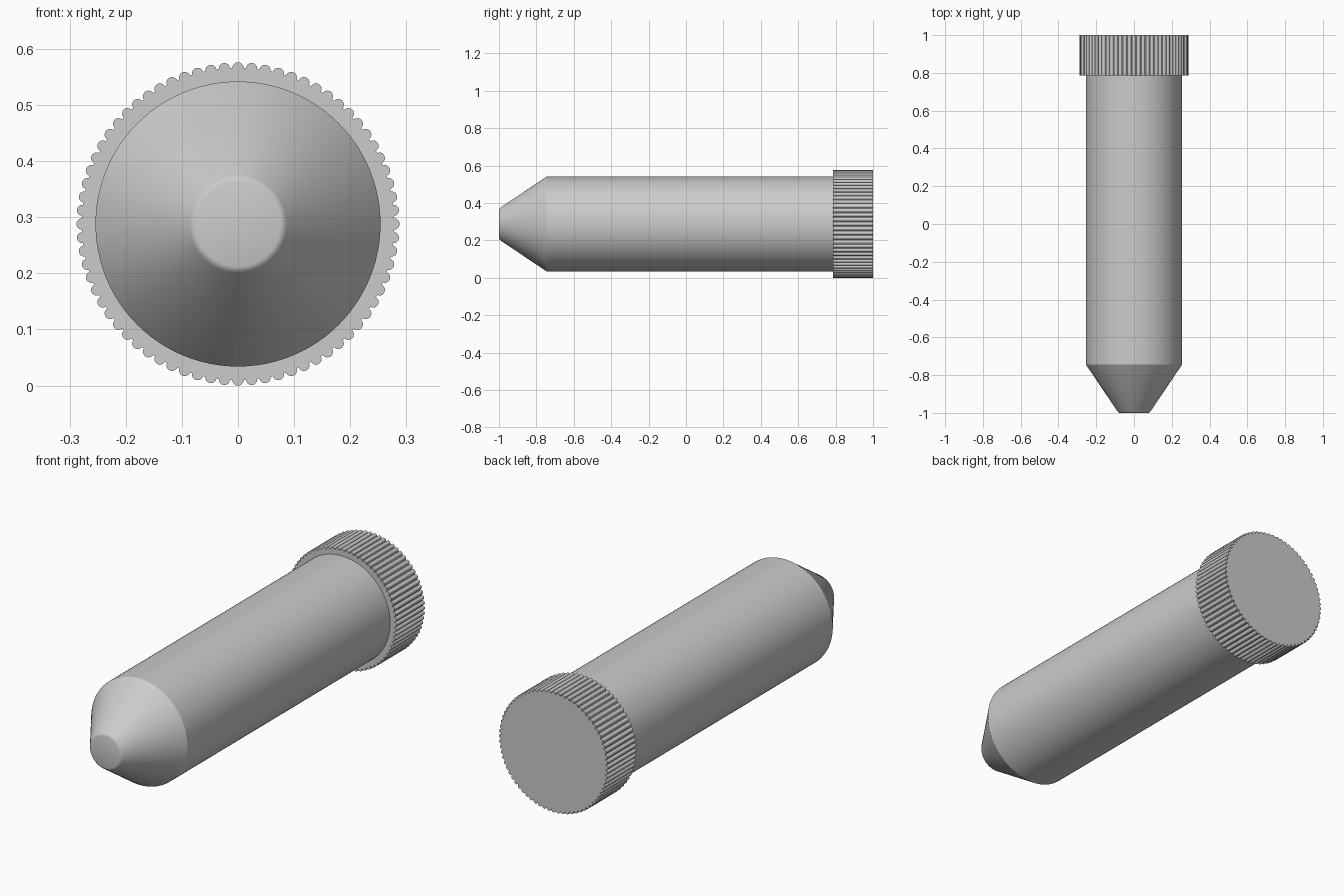
import bpy, bmesh
from math import sin, cos, pi, radians

cube = bpy.data.objects.get("Cube")
if cube:
    bpy.data.objects.remove(cube, do_unlink=True)

AXIS_Z = 0.288   # height of the tube's long axis

grey = bpy.data.materials.new("plain grey")
grey.use_nodes = True
colour = (0.6, 0.6, 0.6, 1)
grey.diffuse_color = colour
grey.node_tree.nodes["Principled BSDF"].inputs["Base Color"].default_value = colour


def circle(radius, sides=96):
    return [(radius * cos(2 * pi * i / sides), radius * sin(2 * pi * i / sides))
            for i in range(sides)]


def loft(name, sections, smooth_angle):
    """Join equal outlines placed along y and close both ends."""
    bm = bmesh.new()
    rings = [[bm.verts.new((x, y, z + AXIS_Z)) for x, z in outline]
             for y, outline in sections]
    for a, b in zip(rings, rings[1:]):
        for i in range(len(a)):
            j = (i + 1) % len(a)
            bm.faces.new((a[i], a[j], b[j], b[i]))
    bm.faces.new(rings[0])
    bm.faces.new(rings[-1])
    bmesh.ops.recalc_face_normals(bm, faces=bm.faces)
    mesh = bpy.data.meshes.new(name)
    bm.to_mesh(mesh)
    bm.free()
    mesh.materials.append(grey)
    obj = bpy.data.objects.new(name, mesh)
    bpy.context.collection.objects.link(obj)
    bpy.ops.object.select_all(action="DESELECT")
    obj.select_set(True)
    bpy.context.view_layer.objects.active = obj
    bpy.ops.object.shade_smooth_by_angle(angle=radians(smooth_angle))
    return obj


# Tube body: softened flat tip, cone and straight barrel
profile = [(-1, 0.076), (-0.998, 0.082), (-0.993, 0.087),
           (-0.745, 0.254), (0.79, 0.254)]
loft("tube_body", [(y, circle(r)) for y, r in profile], 32)

# Screw cap: outline with a half-round grip rib repeated all the way round
RIBS, RIB_CENTRE, RIB_RADIUS, STEPS = 72, 0.278, 0.01, 8
cap_outline = []
for rib in range(RIBS):
    turn = 2 * pi * rib / RIBS
    for k in range(STEPS + 1):
        a = turn - pi / 2 + pi * k / STEPS
        cap_outline.append((RIB_CENTRE * cos(turn) + RIB_RADIUS * cos(a),
                            RIB_CENTRE * sin(turn) + RIB_RADIUS * sin(a)))
loft("ribbed_cap", [(0.785, cap_outline), (1, cap_outline)], 30)
